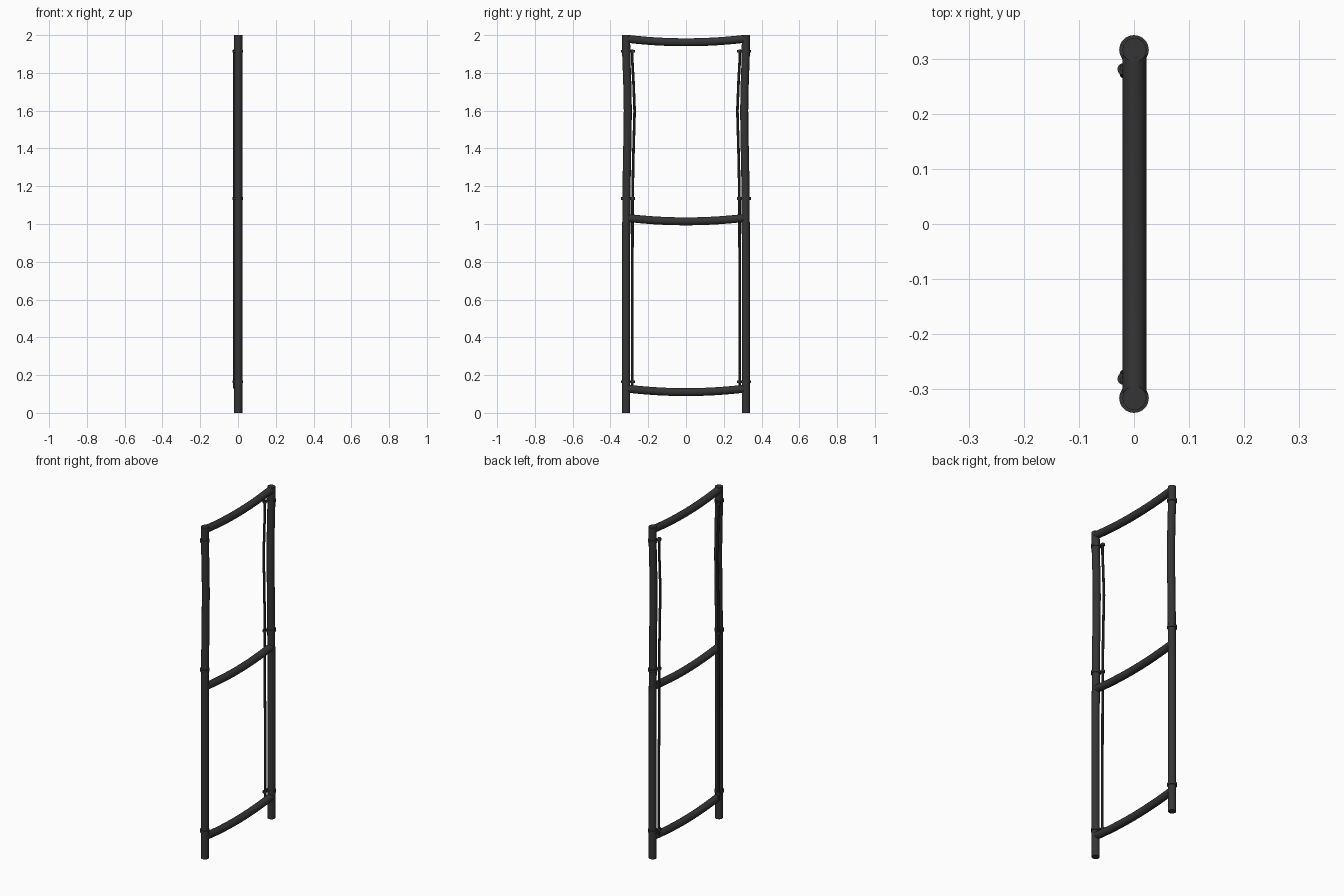
import bpy
from mathutils import Vector

cube = bpy.data.objects.get("Cube")
if cube:
    bpy.data.objects.remove(cube, do_unlink=True)

mat = bpy.data.materials.new("charcoal metal")
mat.use_nodes = True
colour = (0.035, 0.035, 0.035, 1)
mat.diffuse_color = colour
mat.node_tree.nodes["Principled BSDF"].inputs["Base Color"].default_value = colour


def finish(obj, name):
    obj.name = name
    obj.data.materials.clear()
    obj.data.materials.append(mat)
    bpy.ops.object.select_all(action='DESELECT')
    obj.select_set(True)
    bpy.context.view_layer.objects.active = obj
    bpy.ops.object.shade_smooth_by_angle()


def tube(name, points, radius, sides=4):
    """Round capped tube along a list of points."""
    curve = bpy.data.curves.new(name, 'CURVE')
    curve.dimensions = '3D'
    curve.bevel_depth = radius
    curve.bevel_resolution = sides
    curve.use_fill_caps = True
    spline = curve.splines.new('POLY')
    spline.points.add(len(points) - 1)
    for p, co in zip(spline.points, points):
        p.co = (*co, 1)
    obj = bpy.data.objects.new(name, curve)
    bpy.context.collection.objects.link(obj)
    bpy.ops.object.select_all(action='DESELECT')
    obj.select_set(True)
    bpy.context.view_layer.objects.active = obj
    bpy.ops.object.convert(target='MESH')
    finish(bpy.context.object, name)


def band(name, x, y, z, radius, height):
    bpy.ops.mesh.primitive_cylinder_add(vertices=20, radius=radius, depth=height,
                                        location=(x, y, z))
    finish(bpy.context.object, name)


POST_Y = 0.317
CLAMPS = (0.165, 1.135, 1.915)

for side, label in ((-1, "front"), (1, "back")):
    # Slightly bowed upright
    bow = [(0, 0), (0.9, 0), (1.25, 0.003), (1.45, 0.007), (1.6, 0.009),
           (1.75, 0.006), (1.88, 0.001), (2, 0)]
    tube(label + "_post", [(0.001, side * (POST_Y - b), z) for z, b in bow], 0.022, 5)

    # Thin cable running along the inside of the upright
    path = [(0.13, 0.285), (0.6, 0.285), (1.0, 0.283), (1.135, 0.283),
            (1.35, 0.279), (1.6, 0.272), (1.75, 0.278), (1.86, 0.284), (1.925, 0.284)]
    tube(label + "_cable", [(-0.019, side * y, z) for z, y in path], 0.007, 2)

    # Clamps holding the cable to the upright
    for i, z in enumerate(CLAMPS):
        band(f"{label}_clamp_{i + 1}", 0, side * POST_Y, z, 0.027, 0.014)
        band(f"{label}_cable_clip_{i + 1}", -0.019, side * 0.282, z, 0.011, 0.014)

# Sagging rungs
for name, end_z in (("bottom_rung", 0.128), ("middle_rung", 1.032), ("top_rung", 1.98)):
    points = []
    for i in range(13):
        t = i / 6 - 1
        points.append(Vector((0.001, t * 0.308, end_z - 0.018 * (1 - t * t))))
    tube(name, points, 0.0215, 5)
